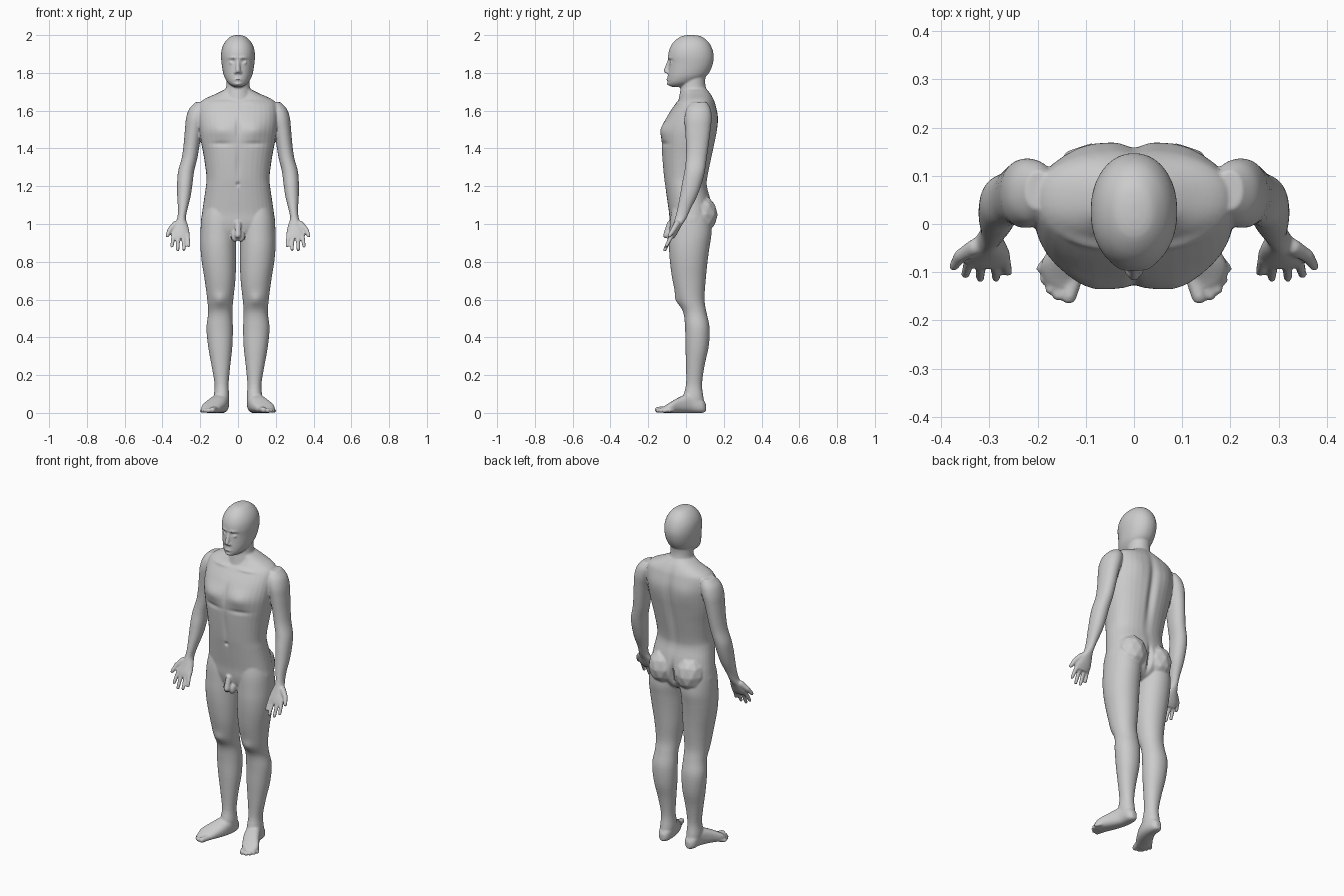
import bpy, bmesh, math
from mathutils import Vector, Matrix

bm = bmesh.new()


def smooth_rows(rows, sub=4):
    """Catmull-Rom interpolation between cross-section rows."""
    out = []
    for i in range(len(rows) - 1):
        p0, p1, p2 = rows[max(i - 1, 0)], rows[i], rows[i + 1]
        p3 = rows[min(i + 2, len(rows) - 1)]
        for k in range(sub):
            t = k / sub
            out.append([0.5 * (2 * b + (c - a) * t + (2 * a - 5 * b + 4 * c - d) * t * t
                               + (3 * b - a - 3 * c + d) * t ** 3)
                        for a, b, c, d in zip(p0, p1, p2, p3)])
    return out + [list(rows[-1])]


def loft(rows, side=1, n=2.0, axis='z', segs=36):
    """Rows: position, x min, x max, then min and max of the other axis."""
    rings = []
    for t, a0, a1, b0, b1 in smooth_rows(rows):
        ring = []
        for k in range(segs):
            c, s = math.cos(2 * math.pi * k / segs), math.sin(2 * math.pi * k / segs)
            a = (a0 + a1) / 2 + (a1 - a0) / 2 * math.copysign(abs(c) ** (2 / n), c)
            b = (b0 + b1) / 2 + (b1 - b0) / 2 * math.copysign(abs(s) ** (2 / n), s)
            ring.append(bm.verts.new((side * a, b, t) if axis == 'z' else (side * a, t, b)))
        rings.append(ring)
    for r, q in zip(rings, rings[1:]):
        for k in range(segs):
            j = (k + 1) % segs
            bm.faces.new((r[k], r[j], q[j], q[k]))
    bm.faces.new(rings[0])
    bm.faces.new(rings[-1])


def centred(rows, n):
    loft([(z, -w, w, f, b) for z, w, f, b in rows], n=n)


def ball(c, r, side=1):
    m = Matrix.Translation((side * c[0], c[1], c[2])) @ Matrix.Diagonal((*r, 1))
    bmesh.ops.create_icosphere(bm, subdivisions=2, radius=1, matrix=m)


def digit(points, r0, r1, side=1):
    """Rounded tapering limb through the given points."""
    pts = [Vector(p) for p in points]
    for i, (p, q) in enumerate(zip(pts, pts[1:])):
        steps = max(2, int((q - p).length / (0.3 * r1)))
        for k in range(steps + 1):
            f = (i + k / steps) / (len(pts) - 1)
            r = r0 + (r1 - r0) * f
            ball(p.lerp(q, k / steps), (r, r, r), side)


# Torso
centred([(1.715, .065, -.02, .11), (1.69, .115, -.018, .13), (1.66, .18, -.035, .147),
         (1.63, .205, -.06, .157), (1.57, .21, -.1, .168), (1.5, .205, -.128, .165),
         (1.43, .195, -.13, .153), (1.35, .18, -.126, .136), (1.25, .167, -.117, .115),
         (1.2, .17, -.11, .112), (1.13, .18, -.1, .13), (1.06, .19, -.09, .14),
         (1.0, .194, -.085, .13), (.95, .15, -.07, .1), (.925, .06, -.03, .06)], 2.3)
# Neck
centred([(1.82, .055, 0, .11), (1.76, .06, -.02, .102), (1.72, .064, -.028, .107),
         (1.68, .078, -.035, .125), (1.63, .09, -.045, .14)], 2)
# Head
centred([(2.0, .012, .01, .045), (1.992, .04, -.028, .082), (1.965, .068, -.064, .118),
         (1.93, .085, -.086, .138), (1.89, .09, -.095, .147), (1.85, .087, -.092, .143),
         (1.81, .081, -.094, .128), (1.78, .073, -.096, .105), (1.752, .057, -.096, .06),
         (1.735, .038, -.09, .02), (1.725, .018, -.07, -.02)], 2.1)
# Nose
digit([(0, -.088, 1.868), (0, -.106, 1.812)], .009, .013)
# Groin
digit([(0, -.085, 1.0), (0, -.105, .94)], .018, .017)

for s in (-1, 1):
    ball((.012, -.098, 1.803), (.009, .01, .008), s)          # nostrils
    ball((.034, -.08, 1.857), (.014, .012, .012), s)          # eyes
    ball((.016, -.078, .935), (.021, .022, .032), s)
    ball((.088, .078, 1.05), (.088, .09, .105), s)            # buttocks
    # Arm down to the palm
    loft([(1.645, .17, .225, .03, .11), (1.61, .16, .258, .003, .13), (1.56, .17, .275, -.008, .136),
          (1.5, .188, .281, -.005, .13), (1.42, .203, .288, 0, .12), (1.35, .215, .298, 0, .11),
          (1.28, .232, .317, -.008, .1), (1.22, .24, .322, -.02, .085), (1.15, .25, .322, -.032, .06),
          (1.08, .267, .318, -.046, .025), (1.03, .276, .322, -.058, .002),
          (.99, .264, .34, -.072, -.024), (.95, .256, .355, -.088, -.046),
          (.925, .262, .348, -.095, -.062)], s, 2.1)
    # Fingers and thumb
    for bx, tx, ty, tz in ((.34, .35, -.105, .883), (.317, .319, -.112, .863),
                           (.29, .286, -.112, .866), (.268, .261, -.1, .886)):
        digit([(bx, -.072, .945), ((bx + tx) / 2, -.088, .915), (tx, ty, tz)], .0125, .0095, s)
    digit([(.33, -.048, 1.0), (.36, -.066, .97), (.374, -.088, .938)], .018, .0105, s)
    # Leg
    loft([(1.1, .03, .175, -.07, .12), (1.03, .012, .193, -.083, .13), (.95, .009, .199, -.088, .135),
          (.88, .01, .199, -.09, .125), (.8, .01, .192, -.085, .114), (.7, .014, .176, -.071, .104),
          (.6, .025, .163, -.046, .098), (.53, .03, .158, -.014, .109), (.45, .027, .167, -.005, .125),
          (.35, .03, .158, -.003, .12), (.25, .041, .14, 0, .098), (.15, .05, .124, 0, .085),
          (.08, .046, .128, -.015, .093), (.03, .052, .122, 0, .1)], s, 2.1)
    # Foot
    loft([(.106, .072, .1, .008, .045), (.085, .054, .12, 0, .075), (.03, .047, .132, 0, .105),
          (-.03, .06, .162, 0, .086), (-.08, .085, .192, 0, .058), (-.115, .108, .188, 0, .036),
          (-.13, .122, .172, .004, .028)], s, 2.5, 'y')
    # Toes
    for bx, by, tx, ty, r in ((.118, -.1, .135, -.15, .0165), (.145, -.11, .158, -.148, .012),
                              (.158, -.1, .173, -.135, .012), (.168, -.09, .185, -.116, .011),
                              (.175, -.07, .193, -.092, .0105)):
        digit([(bx, by, r + .004), (tx, ty, r)], r, r, s)

# Fuse all parts into one skin
bmesh.ops.recalc_face_normals(bm, faces=bm.faces[:])
raw = bpy.data.meshes.new("raw_parts")
bm.to_mesh(raw)
bm.free()
body = bpy.data.objects.new("human_body", raw)
bpy.context.collection.objects.link(body)
fuse = body.modifiers.new("fuse", 'REMESH')
fuse.mode = 'VOXEL'
fuse.voxel_size = 0.0052
soft = body.modifiers.new("soften", 'SMOOTH')
soft.factor = 0.5
soft.iterations = 4
bpy.context.view_layer.update()
skin = bpy.data.meshes.new_from_object(body.evaluated_get(bpy.context.evaluated_depsgraph_get()))
body.modifiers.clear()
body.data = skin
bpy.data.meshes.remove(raw)
skin.name = "human_body"

# Muscle and face relief: centre, radii, push along y
relief = [
    ((.034, -.092, 1.862), (.017, .03, .010), .009),   # eye sockets
    ((.03, -.095, 1.88), (.025, .03, .007), -.005),    # brows
    ((0, -.1, 1.768), (.02, .03, .010), -.008),        # lips
    ((0, -.1, 1.773), (.022, .03, .003), .005),        # mouth line
    ((0, -.095, 1.74), (.02, .03, .009), -.008),       # chin
    ((0, .16, 1.42), (.022, .07, .2), -.017),          # spine
    ((.1, .16, 1.55), (.06, .05, .07), .006),          # shoulder blades
    ((0, .14, 1.03), (.012, .06, .06), -.025),         # cleft
    ((.09, -.12, 1.5), (.06, .06, .045), -.014),       # chest
    ((.09, -.12, 1.425), (.06, .05, .013), .006),      # lower chest line
    ((0, -.13, 1.51), (.013, .06, .06), .008),         # breastbone
    ((0, -.12, 1.32), (.012, .05, .09), .006),         # belly line
    ((0, -.11, 1.21), (.009, .04, .010), .010),        # navel
    ((.09, -.05, 1.645), (.06, .04, .010), -.007),     # collarbones
    ((.095, -.045, .6), (.032, .035, .035), -.010),    # kneecaps
]
for v in skin.vertices:
    x, y, z = abs(v.co.x), v.co.y, v.co.z
    for c, r, push in relief:
        d = ((x - c[0]) / r[0]) ** 2 + ((y - c[1]) / r[1]) ** 2 + ((z - c[2]) / r[2]) ** 2
        if d < 6:
            v.co.y += push * math.exp(-d)
    v.co.z = max(v.co.z, 0)

bpy.context.view_layer.objects.active = body
body.select_set(True)
bpy.ops.object.shade_smooth_by_angle(angle=math.radians(40))
